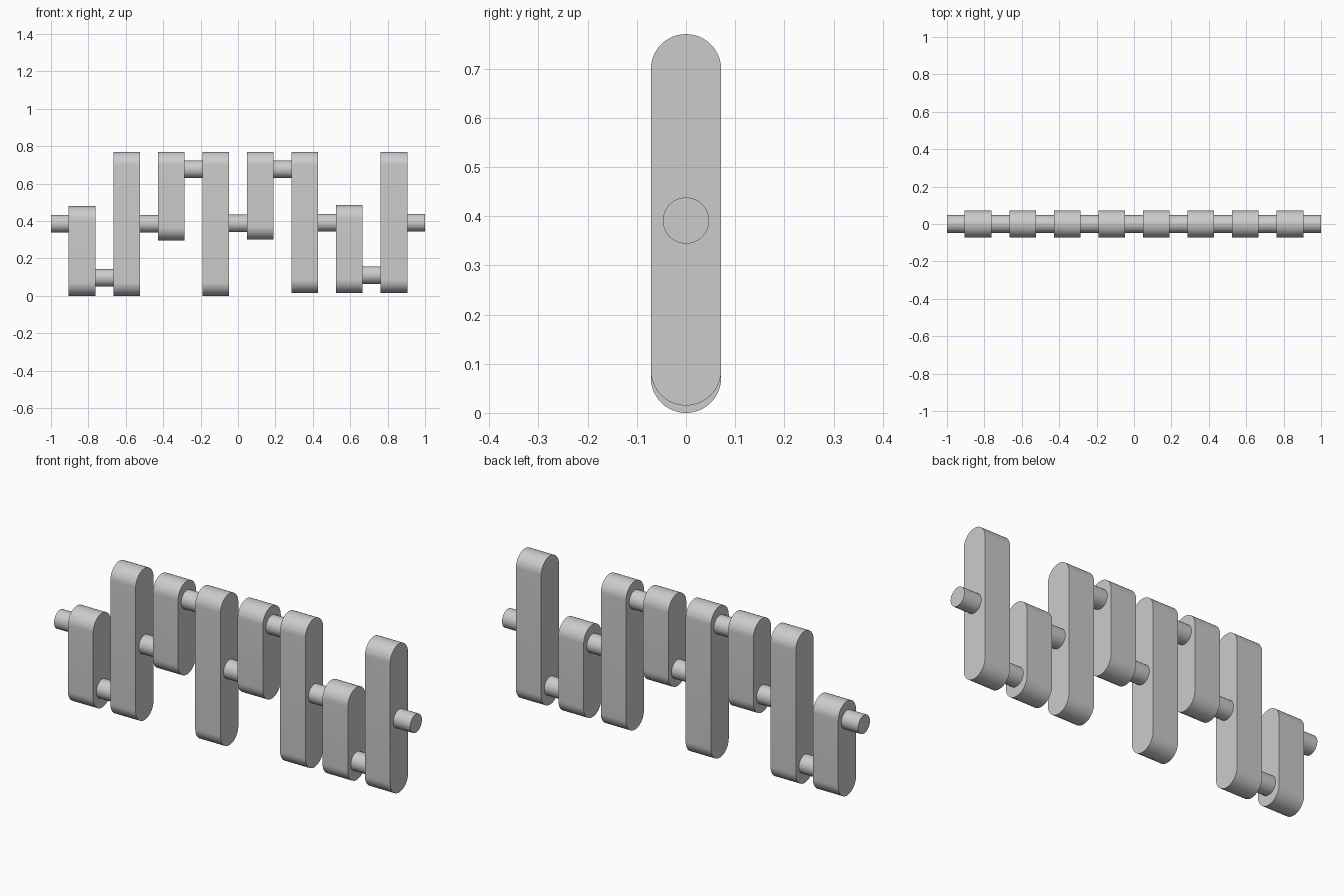
import bpy, bmesh, math

if "Cube" in bpy.data.objects:
    bpy.data.objects.remove(bpy.data.objects["Cube"])

PITCH = 0.2383       # spacing between webs
WEB_W = 0.142        # web thickness along x
WEB_R = 0.0715       # rounded end radius
PIN_R = 0.047


def finish(name, bm):
    bmesh.ops.recalc_face_normals(bm, faces=bm.faces)
    me = bpy.data.meshes.new(name)
    bm.to_mesh(me)
    bm.free()
    ob = bpy.data.objects.new(name, me)
    bpy.context.collection.objects.link(ob)
    bpy.ops.object.select_all(action='DESELECT')
    ob.select_set(True)
    bpy.context.view_layer.objects.active = ob
    bpy.ops.object.shade_smooth_by_angle(angle=math.radians(30))


def bar(name, x0, x1, z0, z1, r, n=32):
    """Stadium outline in the yz plane extruded along x (a cylinder when z1 - z0 = 2r)."""
    bm = bmesh.new()
    pts = []
    for cz, start in ((z1 - r, 0), (z0 + r, math.pi)):
        for i in range(n + 1):
            a = start + math.pi * i / n
            pts.append((r * math.cos(a), cz + r * math.sin(a)))
    verts = [bm.verts.new((x0, y, z)) for y, z in pts]
    bmesh.ops.remove_doubles(bm, verts=verts, dist=1e-5)
    face = bm.faces.new([v for v in verts if v.is_valid])
    ext = bmesh.ops.extrude_face_region(bm, geom=[face], use_keep_orig=True)
    moved = [g for g in ext['geom'] if isinstance(g, bmesh.types.BMVert)]
    bmesh.ops.translate(bm, verts=moved, vec=(x1 - x0, 0, 0))
    finish(name, bm)


# Crank webs: bottom and top of each
webs = [(0, 0.479), (0, 0.77), (0.295, 0.77), (0, 0.77),
        (0.30, 0.77), (0.015, 0.77), (0.015, 0.485), (0.015, 0.77)]
centers = [(i - 3.5) * PITCH for i in range(8)]
for i, (c, (lo, hi)) in enumerate(zip(centers, webs)):
    bar(f"crank_web_{i + 1}", c - WEB_W / 2, c + WEB_W / 2, lo, hi, WEB_R)

# Shaft journals and crank pins, end to end, slightly seated in the webs
heights = [0.386, 0.097, 0.386, 0.677, 0.387, 0.677, 0.391, 0.111, 0.391]
seat = 0.004
for i, z in enumerate(heights):
    x0 = -1 if i == 0 else centers[i - 1] + WEB_W / 2 - seat
    x1 = 1 if i == 8 else centers[i] - WEB_W / 2 + seat
    kind = "crank_pin" if i % 2 else "main_journal"
    bar(f"{kind}_{i // 2 + 1}", x0, x1, z - PIN_R, z + PIN_R, PIN_R, 24)
